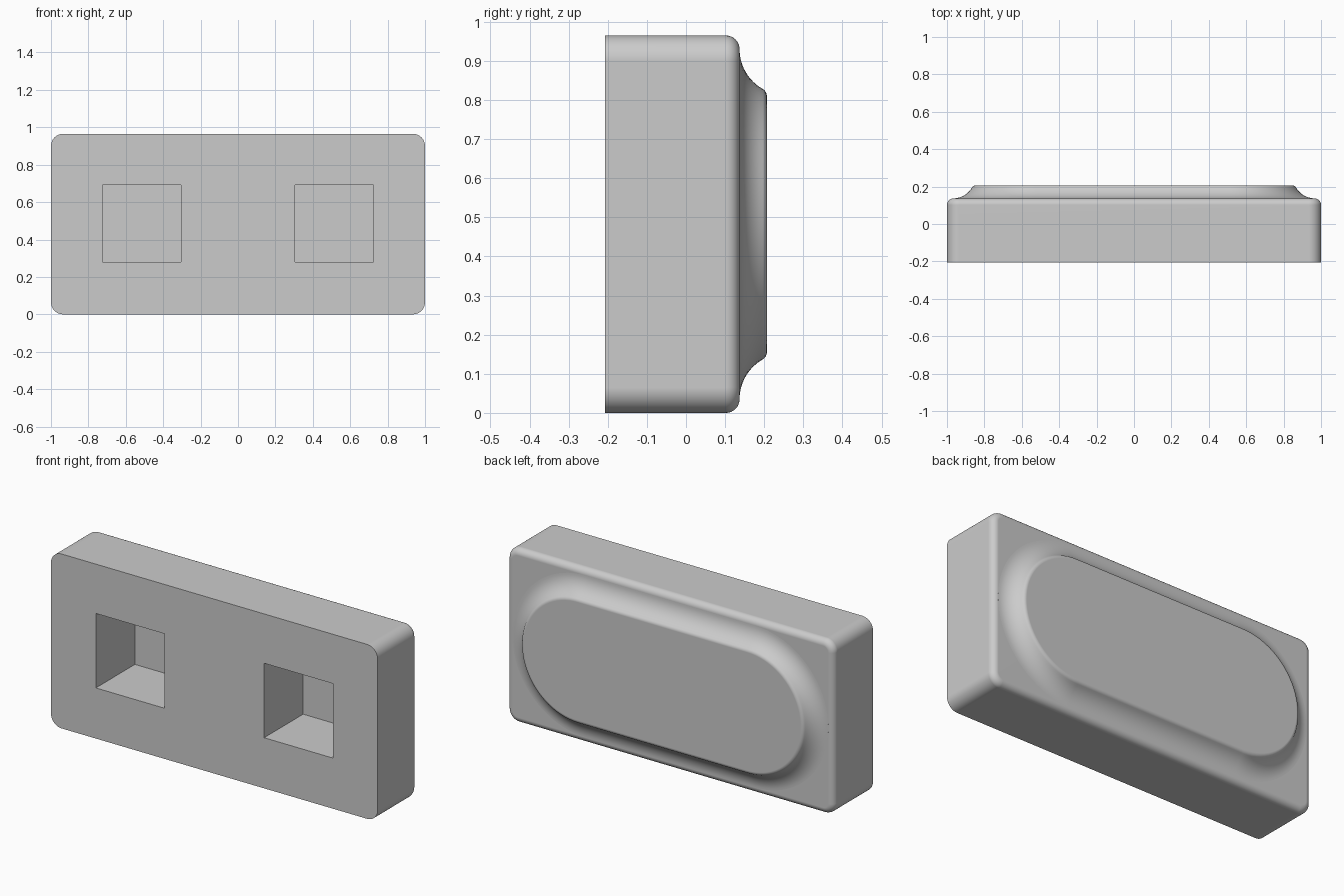
import bpy, bmesh
from math import sin, cos, pi, radians

cube = bpy.data.objects.get("Cube")
if cube:
    bpy.data.objects.remove(cube, do_unlink=True)

MID_Z = 0.4825
BACK_Y = 0.137

grey = bpy.data.materials.new("light grey")
grey.use_nodes = True
grey.diffuse_color = (0.6, 0.6, 0.6, 1)
grey.node_tree.nodes["Principled BSDF"].inputs["Base Color"].default_value = grey.diffuse_color


def outline(half_x, half_z, radius, steps):
    """Rounded rectangle in x and z, centred on the body."""
    points = []
    for corner, (sx, sz) in enumerate([(1, 1), (-1, 1), (-1, -1), (1, -1)]):
        for i in range(steps + 1):
            a = (corner + i / steps) * pi / 2
            points.append((sx * (half_x - radius) + radius * cos(a),
                           MID_Z + sz * (half_z - radius) + radius * sin(a)))
    return points


def stack(name, sections):
    """Skin a list of (y, outline) sections and cap both ends."""
    bm = bmesh.new()
    rings = [[bm.verts.new((x, y, z)) for x, z in pts] for y, pts in sections]
    for a, b in zip(rings, rings[1:]):
        for i in range(len(a)):
            j = (i + 1) % len(a)
            bm.faces.new((a[i], a[j], b[j], b[i]))
    bm.faces.new(rings[0])
    bm.faces.new(rings[-1])
    bmesh.ops.remove_doubles(bm, verts=bm.verts, dist=1e-5)
    bmesh.ops.recalc_face_normals(bm, faces=bm.faces)
    mesh = bpy.data.meshes.new(name)
    bm.to_mesh(mesh)
    bm.free()
    mesh.materials.append(grey)
    obj = bpy.data.objects.new(name, mesh)
    bpy.context.collection.objects.link(obj)
    return obj


def activate(obj):
    bpy.ops.object.select_all(action='DESELECT')
    obj.select_set(True)
    bpy.context.view_layer.objects.active = obj


def smooth(obj):
    activate(obj)
    bpy.ops.object.shade_smooth_by_angle(angle=radians(30))
    weighted = obj.modifiers.new("even shading", 'WEIGHTED_NORMAL')
    weighted.keep_sharp = True


# Body: rounded block with a fillet around its back edge
CORNER, FILLET = 0.065, 0.035
sections = [(-0.207, outline(1, MID_Z, CORNER, 10))]
for i in range(9):
    a = i / 8 * pi / 2
    inset = FILLET * (1 - cos(a))
    sections.append((BACK_Y - FILLET + FILLET * sin(a),
                     outline(1 - inset, MID_Z - inset, CORNER - inset, 10)))
body = stack("body", sections)

# Two square pockets cut through the front
for side in (-1, 1):
    bpy.ops.mesh.primitive_cube_add(size=1, location=(side * 0.515, 0, 0.486))
    cutter = bpy.context.object
    cutter.name = "pocket_cutter"
    cutter.hide_render = True
    cutter.scale = (0.42, 1, 0.412)
    cut = body.modifiers.new("pocket", 'BOOLEAN')
    cut.operation = 'DIFFERENCE'
    cut.solver = 'EXACT'
    cut.object = cutter
    activate(body)
    bpy.ops.object.modifier_apply(modifier=cut.name)
    bpy.data.objects.remove(cutter, do_unlink=True)
smooth(body)

# Raised pad: stadium with a flared foot and a softened rim, closing the pockets
FOOT, FLARE, RIM, TURN = 0.4475, 0.117, 0.023, pi / 3
profile = [(BACK_Y - 0.003, FOOT)]
for i in range(13):
    a = TURN * i / 12
    profile.append((BACK_Y + FLARE * (1 - cos(a)), FOOT - FLARE * sin(a)))
start_y, start_r = profile[-1]
for i in range(1, 7):
    a = TURN * (1 - i / 6)
    profile.append((start_y + RIM * (cos(a) - cos(TURN)),
                    start_r - RIM * (sin(TURN) - sin(a))))
pad = stack("raised_pad", [(y, outline(0.52 + r, r, r, 20)) for y, r in profile])
smooth(pad)
